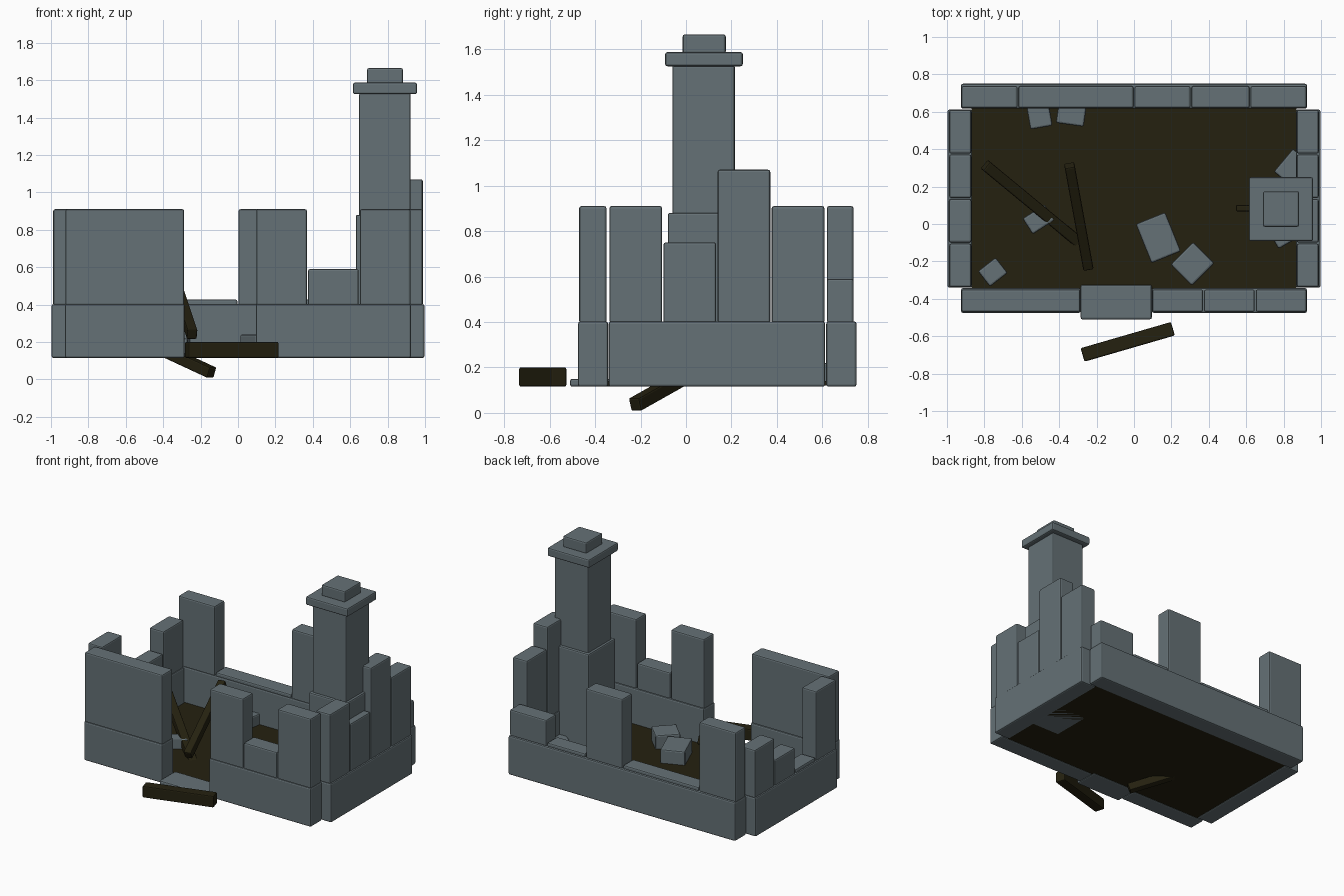
import bpy, bmesh, math
from mathutils import Vector, Matrix

if "Cube" in bpy.data.objects:
    bpy.data.objects.remove(bpy.data.objects["Cube"])


def material(name, rgb):
    m = bpy.data.materials.new(name)
    m.diffuse_color = (*rgb, 1)
    m.use_nodes = True
    m.node_tree.nodes["Principled BSDF"].inputs["Base Color"].default_value = m.diffuse_color
    return m


STONE = material("grey stone", (0.13, 0.165, 0.18))
WOOD = material("charred wood", (0.018, 0.015, 0.005))


def block(name, size, matrix, mat=STONE, bevel=0.01):
    """Bevelled box of the given size placed by a matrix."""
    bm = bmesh.new()
    bmesh.ops.create_cube(bm, size=1)
    bmesh.ops.scale(bm, vec=size, verts=bm.verts)
    if bevel:
        bmesh.ops.bevel(bm, geom=bm.edges[:], offset=bevel, segments=2,
                        profile=0.5, affect='EDGES')
    bm.transform(matrix)
    me = bpy.data.meshes.new(name)
    bm.to_mesh(me)
    bm.free()
    me.materials.append(mat)
    ob = bpy.data.objects.new(name, me)
    bpy.context.collection.objects.link(ob)
    return ob


def box(name, x, y, z, mat=STONE, bevel=0.01):
    """Axis-aligned box from (min, max) ranges."""
    size = [b - a for a, b in (x, y, z)]
    mid = Vector([(a + b) / 2 for a, b in (x, y, z)])
    return block(name, size, Matrix.Translation(mid), mat, min(bevel, size[2] * 0.3))


def beam(name, a, b, w, h):
    """Wooden beam between two points."""
    a, b = Vector(a), Vector(b)
    d = (b - a).normalized()
    side = Vector((0, 0, 1)).cross(d).normalized()
    rot = Matrix((d, side, d.cross(side))).transposed().to_4x4()
    block(name, ((b - a).length, w, h), Matrix.Translation((a + b) / 2) @ rot, WOOD, 0.008)


# floor and doorstep
box("floor", (-0.87, 0.87), (-0.36, 0.63), (0.12, 0.14), WOOD, 0)
box("doorstep", (-0.285, 0.095), (-0.51, -0.325), (0.115, 0.15))

# lower wall courses
Z0, Z1 = 0.115, 0.402
box("front_base_left", (-0.925, -0.285), (-0.475, -0.343), (Z0, Z1))
box("front_base_right", (0.095, 0.925), (-0.475, -0.343), (Z0, Z1))
box("back_base", (-0.925, 0.925), (0.617, 0.75), (Z0, Z1))
for s, n in ((-1, "left"), (1, "right")):
    box(n + "_base", sorted((s * 0.865, s * 0.997)), (-0.34, 0.612), (Z0, Z1))

# broken upper courses: (start, end, top height) along each wall
LOW = 0.427
front = [(-0.925, -0.285, 0.91), (0.095, 0.372, 0.91), (0.372, 0.648, 0.59),
         (0.648, 0.925, 0.91)]
back = [(-0.925, -0.62, 0.91), (-0.62, 0.0, LOW), (0.0, 0.305, 0.91),
        (0.305, 0.62, LOW), (0.62, 0.925, 0.59)]
left = [(-0.34, -0.102, 0.91), (-0.102, 0.136, LOW), (0.136, 0.374, 0.59),
        (0.374, 0.612, 0.75)]
right = [(-0.34, -0.102, 0.91), (-0.102, 0.136, 0.75), (0.136, 0.374, 1.07),
         (0.374, 0.612, 0.91)]
G = 0.003
for a, b, h in front:
    box("front_wall_block", (a + G, b - G), (-0.47, -0.35), (0.395, h))
for a, b, h in back:
    box("back_wall_block", (a + G, b - G), (0.62, 0.737), (0.395, h))
for a, b, h in left:
    box("left_wall_block", (-0.988, -0.87), (a + G, b - G), (0.395, h))
for a, b, h in right:
    box("right_wall_block", (0.87, 0.988), (a + G, b - G), (0.395, h))

# chimney: hearth, shaft, cap and pot
box("chimney_hearth", (0.63, 0.94), (-0.08, 0.235), (0.12, 0.88))
box("chimney_shaft", (0.647, 0.923), (-0.06, 0.215), (0.86, 1.53))
box("chimney_cap", (0.615, 0.957), (-0.092, 0.25), (1.525, 1.587))
box("chimney_top", (0.69, 0.882), (-0.015, 0.175), (1.58, 1.665))

# fallen beams
beam("outside_beam", (-0.275, -0.7, 0.158), (0.208, -0.56, 0.158), 0.075, 0.085)
beam("sunken_beam", (-0.795, 0.315, 0.34), (-0.14, -0.225, 0.036), 0.06, 0.06)
beam("leaning_beam", (-0.345, 0.315, 0.54), (-0.245, -0.235, 0.24), 0.055, 0.06)
beam("hearth_log", (0.545, 0.085, 0.17), (0.7, 0.085, 0.17), 0.035, 0.06)

# rubble: x, y, length, width, height, turn in degrees
rubble = [(0.13, -0.073, 0.17, 0.225, 0.11, 22), (0.313, -0.213, 0.17, 0.16, 0.11, 45),
          (-0.755, -0.257, 0.12, 0.105, 0.08, 38), (-0.51, 0.025, 0.14, 0.1, 0.08, 33),
          (-0.505, 0.575, 0.12, 0.12, 0.09, 10), (-0.335, 0.59, 0.15, 0.12, 0.09, -8),
          (0.86, 0.29, 0.16, 0.16, 0.1, 50), (0.8, -0.06, 0.12, 0.1, 0.08, 30)]
for x, y, l, w, h, deg in rubble:
    m = Matrix.Translation((x, y, 0.13 + h / 2)) @ Matrix.Rotation(math.radians(deg), 4, 'Z')
    block("rubble_stone", (l, w, h), m)
